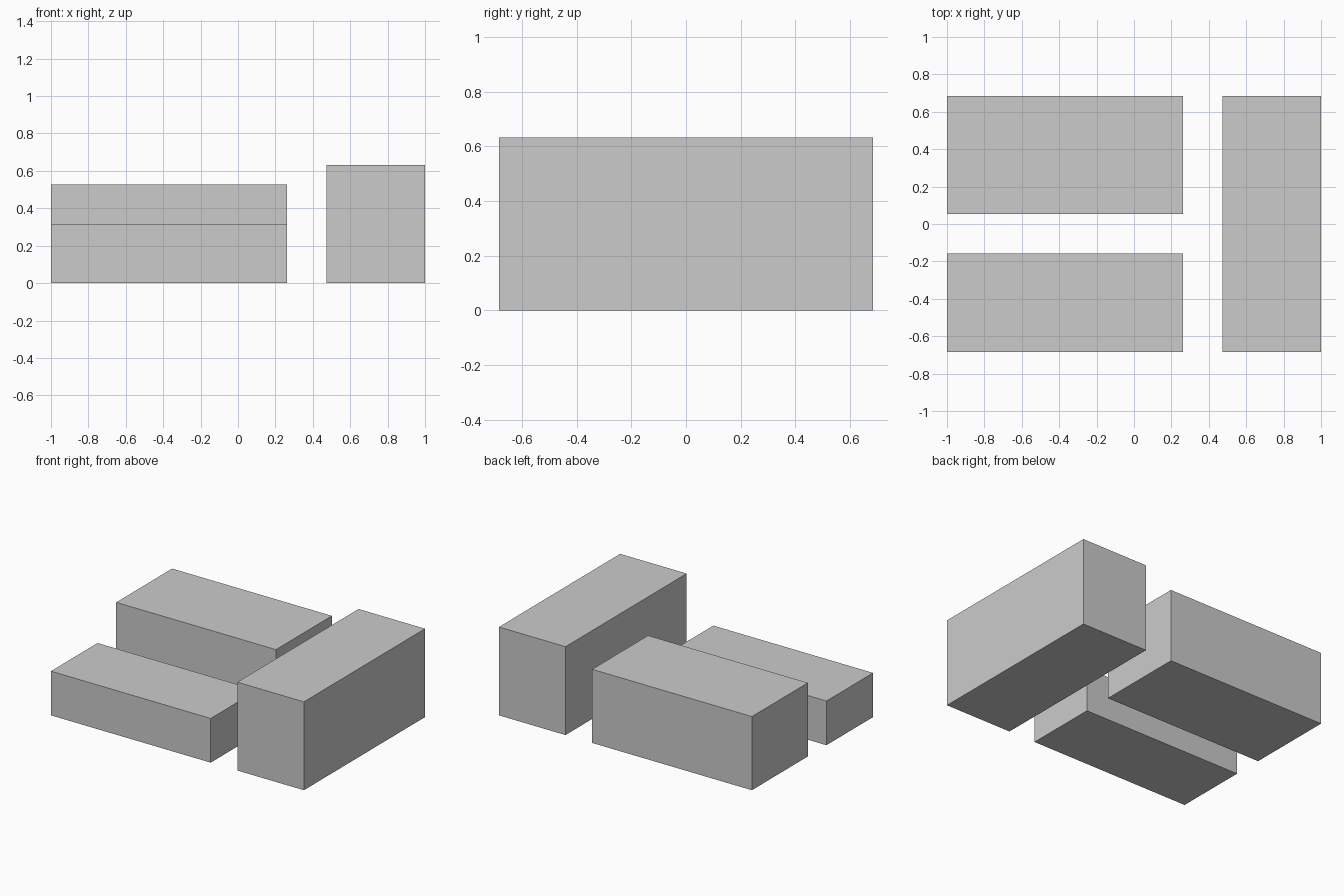
import bpy

if "Cube" in bpy.data.objects:
    bpy.data.objects.remove(bpy.data.objects["Cube"])

U = 2 / 19            # module: the whole layout is 19 x 13 modules
OX, OY = 9.5, 6.5     # layout centre in modules


def block(name, x, y, width, depth, height):
    """Box placed by its front-left corner, all in modules."""
    bpy.ops.mesh.primitive_cube_add(
        size=1,
        location=((x + width / 2 - OX) * U, (y + depth / 2 - OY) * U, height / 2 * U))
    obj = bpy.context.object
    obj.name = name
    obj.scale = (width * U, depth * U, height * U)
    bpy.ops.object.transform_apply(location=False, rotation=False, scale=True)
    return obj


# Two parallel blocks on the left, one taller block across the right end
block("low_front_block", 0, 0, 12, 5, 3)
block("middle_back_block", 0, 7, 12, 6, 5)
block("tall_right_block", 14, 0, 5, 13, 6)
